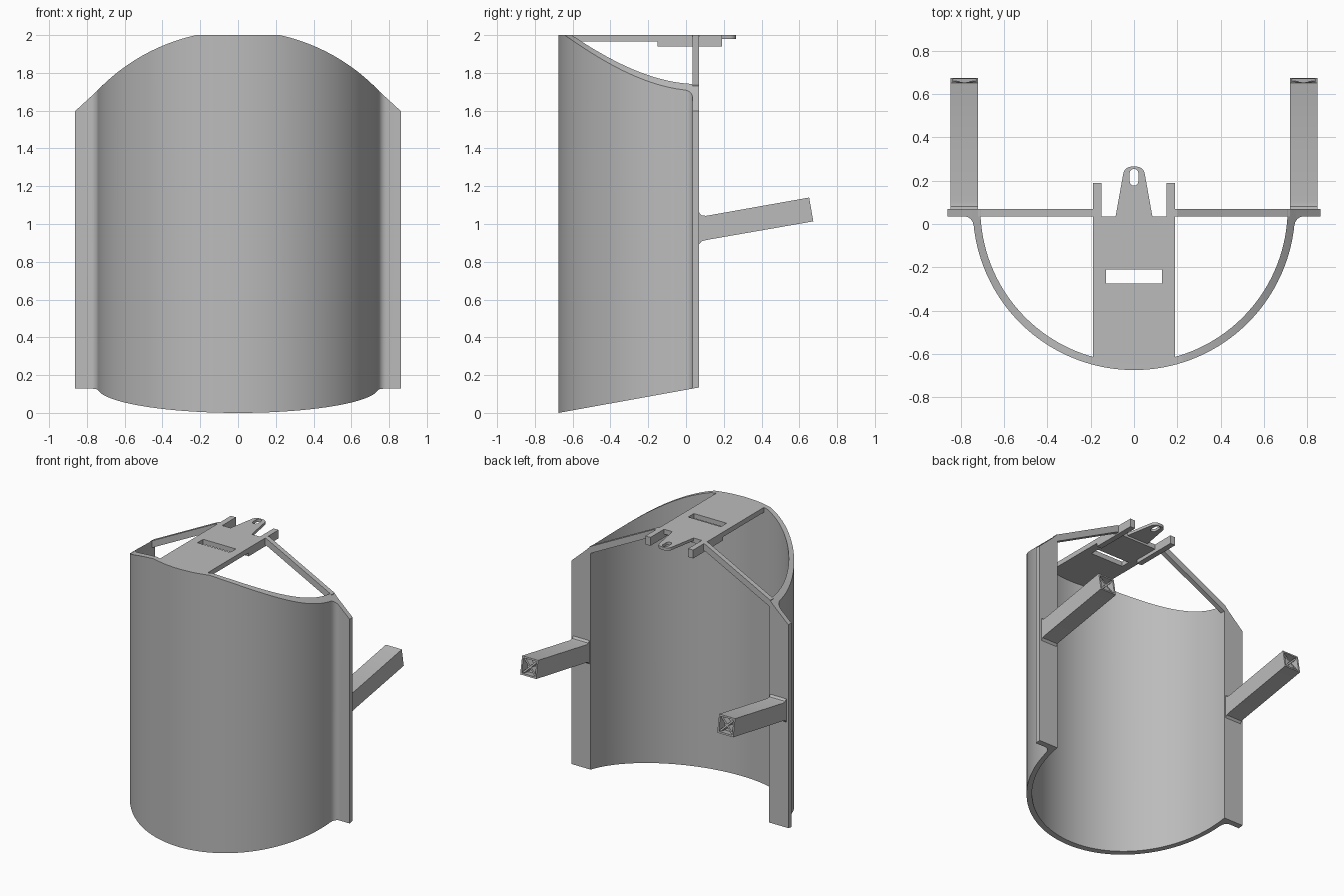
import bpy, bmesh
from math import sin, cos, radians, sqrt, atan2, pi
from mathutils import Matrix, Vector

old = bpy.data.objects.get("Cube")
if old:
    bpy.data.objects.remove(old, do_unlink=True)

grey = bpy.data.materials.new("plain grey")
grey.use_nodes = True
grey.diffuse_color = (0.5, 0.5, 0.5, 1)
grey.node_tree.nodes["Principled BSDF"].inputs["Base Color"].default_value = (0.5, 0.5, 0.5, 1)


def finish(name, bm):
    bmesh.ops.recalc_face_normals(bm, faces=bm.faces)
    mesh = bpy.data.meshes.new(name)
    bm.to_mesh(mesh)
    bm.free()
    mesh.materials.append(grey)
    ob = bpy.data.objects.new(name, mesh)
    bpy.context.collection.objects.link(ob)
    return ob


def prism_mesh(pts, lo, hi, axis):
    """Extrude a 2D outline along the named axis."""
    place = {"x": lambda a, b, c: (c, a, b),
             "y": lambda a, b, c: (a, c, b),
             "z": lambda a, b, c: (a, b, c)}[axis]
    bm = bmesh.new()
    low = [bm.verts.new(place(a, b, lo)) for a, b in pts]
    high = [bm.verts.new(place(a, b, hi)) for a, b in pts]
    bm.faces.new(low)
    bm.faces.new(high)
    n = len(pts)
    for i in range(n):
        j = (i + 1) % n
        bm.faces.new((low[i], low[j], high[j], high[i]))
    bmesh.ops.recalc_face_normals(bm, faces=bm.faces)
    return bm


def prism(name, pts, lo, hi, axis):
    return finish(name, prism_mesh(pts, lo, hi, axis))


def box(name, x, y, z):
    return prism(name, [(x[0], y[0]), (x[1], y[0]), (x[1], y[1]), (x[0], y[1])], *z, "z")


def arc(cx, cy, r, start, end, n):
    return [(cx + r * cos(radians(start + (end - start) * i / n)),
             cy + r * sin(radians(start + (end - start) * i / n))) for i in range(n + 1)]


def mirrored(half):
    """Complete an outline whose right half runs from front to back."""
    return half + [(-x, y) for x, y in reversed(half)]


def boolean(ob, cutter, operation):
    mod = ob.modifiers.new(operation.lower(), "BOOLEAN")
    mod.operation, mod.object, mod.solver = operation, cutter, "EXACT"
    cutter.hide_render = True
    cutter.hide_viewport = True
    bpy.context.view_layer.objects.active = ob
    bpy.ops.object.modifier_apply(modifier=mod.name)
    bpy.data.objects.remove(cutter, do_unlink=True)


def smooth(ob):
    bpy.ops.object.select_all(action="DESELECT")
    ob.select_set(True)
    bpy.context.view_layer.objects.active = ob
    bpy.ops.object.shade_smooth_by_angle(angle=radians(25))


BACK, FLANGE, OUTER, INNER, EDGE = 0.07, 0.035, 0.745, 0.71, 0.863

# Half-round shell with side flanges and small outer fillets
half = arc(0, BACK, OUTER, 270, 354, 48)[1:]
half += arc(0.785, -0.008, 0.043, 172, 90, 6)
half += [(EDGE, FLANGE), (EDGE, BACK)]
inside = arc(0, BACK, INNER, 360, 180, 96)
outline = [(0, BACK - OUTER)] + half + inside + [(-x, y) for x, y in reversed(half)]
bm = prism_mesh(outline, 0, 2.2, "z")
for v in bm.verts:
    if v.co.z < 0.1:
        v.co.z = 0.181 * (v.co.y + OUTER - BACK)   # slanted base
shell = finish("shell", bm)

# Arched top with straight shoulders
crown = arc(0, 0.993, 1.031, 43.5, 77.6, 24)
trim = [(1, -1), (1, 1.465), (EDGE, 1.597)] + crown + [(0.22, 2)]
boolean(shell, prism("top_trim", mirrored(trim), -1, 1, "y"), "INTERSECT")
smooth(shell)

# Top plate, its front edge following the shell
w = 0.19
r = INNER + 0.003
a = atan2(-sqrt(r * r - w * w), w) * 180 / pi
front = arc(0, BACK, r, -90, a, 8)[1:]
plate = prism("top_plate", mirrored(front + [(w, FLANGE)]), 1.965, 2, "z")
boolean(plate, box("slot_cutter", (-0.13, 0.13), (-0.275, -0.21), (1.9, 2.1)), "DIFFERENCE")

# Tapered rear tongue with a rounded slot
tip = arc(0.012, 0.227, 0.038, 10, 90, 6)
tongue = prism("rear_tongue", mirrored([(0.085, FLANGE)] + tip), 1.98, 2, "z")
slot = arc(0, 0.235, 0.02, 0, 180, 10) + arc(0, 0.197, 0.02, 180, 360, 10)
boolean(tongue, prism("tongue_cutter", slot, 1.9, 2.1, "z"), "DIFFERENCE")
smooth(tongue)

tilt = radians(10)
peg_dir = Vector((0, cos(tilt), sin(tilt)))
for side, s in (("left", 1), ("right", -1)):
    # Rail under and behind the plate
    box(side + "_rail", sorted((s * 0.15, s * 0.19)), (-0.15, 0.19), (1.94, 2))

    # Sloping strut from plate to flange
    strut = [(0.17, 2), (0.2, 2), (0.72, 1.735), (0.72, 1.685), (0.2, 1.95), (0.17, 1.95)]
    prism(side + "_strut", [(s * x, z) for x, z in strut], FLANGE, BACK, "y")

    # Tilted peg with filleted root and hollow end
    top_root = [(0.066, 1.08), (0.07, 1.06), (0.082, 1.046), (0.106, 1.043)]
    low_root = [(0.106, 0.915), (0.082, 0.908), (0.07, 0.893), (0.066, 0.87)]
    bm = prism_mesh(top_root + [(0.652, 1.14), (0.674, 1.014)] + low_root,
                    *sorted((s * 0.72, s * 0.847)), "x")
    end = max(bm.faces, key=lambda f: f.normal.dot(peg_dir))
    bmesh.ops.inset_region(bm, faces=[end], thickness=0.016)
    bmesh.ops.inset_region(bm, faces=[end], thickness=0, depth=-0.06)
    smooth(finish(side + "_peg", bm))

    # Crossed ribs inside the peg end
    bm = bmesh.new()
    middle = Vector((s * 0.7835, 0.663, 1.077)) - peg_dir * 0.036
    for turn in (45, -45):
        bmesh.ops.create_cube(bm, size=1, matrix=Matrix.Translation(middle)
                              @ Matrix.Rotation(tilt, 4, "X")
                              @ Matrix.Rotation(radians(turn), 4, "Y")
                              @ Matrix.Diagonal((0.136, 0.05, 0.012, 1)))
    finish(side + "_peg_ribs", bm)
